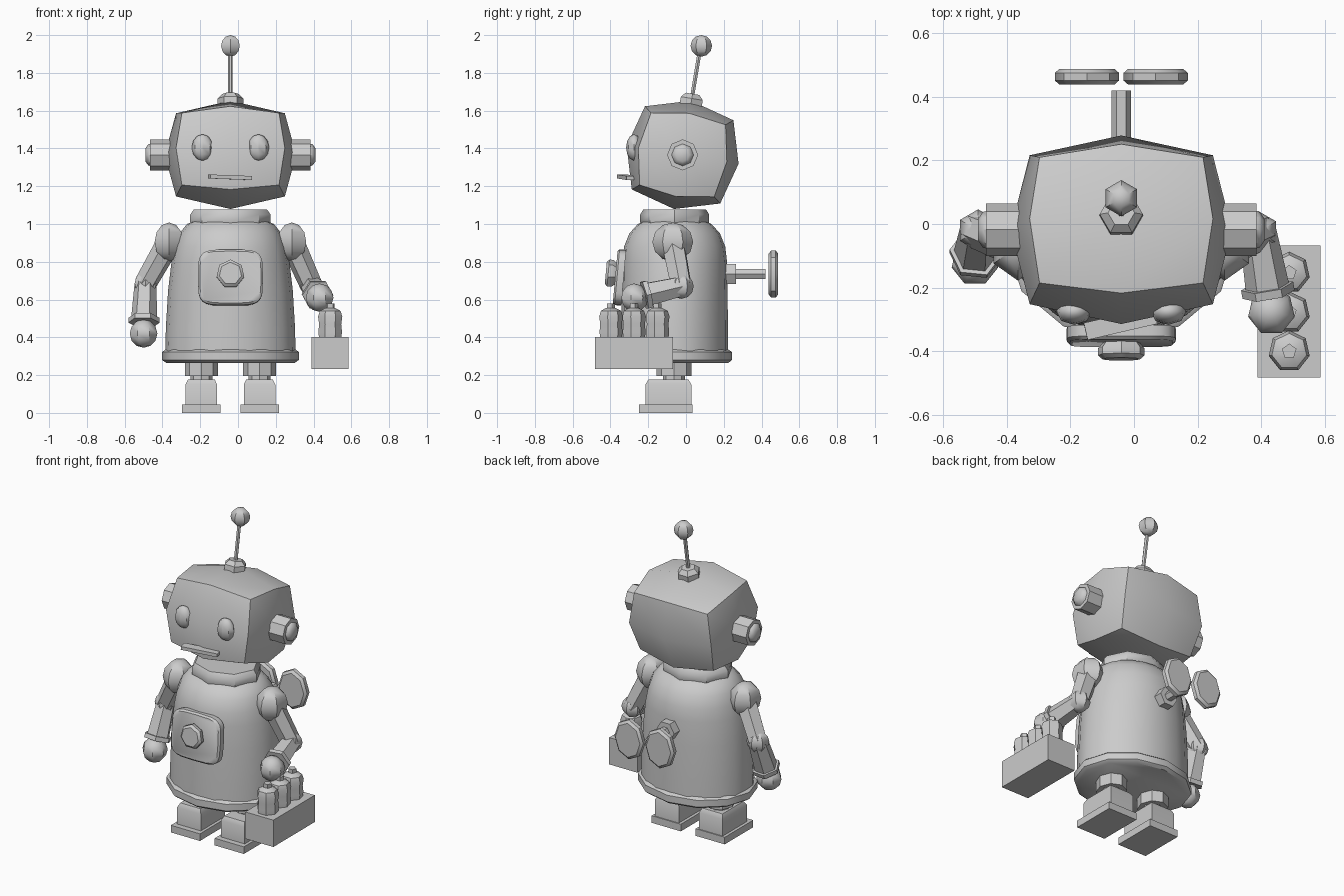
import bpy, bmesh, math
from mathutils import Vector, Matrix

if "Cube" in bpy.data.objects:
    bpy.data.objects.remove(bpy.data.objects["Cube"])

CX = -0.04   # robot centreline; the carried box shifts the overall centre


def make(name, bm, mat=Matrix()):
    bmesh.ops.recalc_face_normals(bm, faces=bm.faces[:])
    me = bpy.data.meshes.new(name)
    bm.to_mesh(me)
    bm.free()
    ob = bpy.data.objects.new(name, me)
    ob.matrix_world = mat
    bpy.context.collection.objects.link(ob)
    return ob


def lathe(name, rings, n, loc, d=(0, 0, 1), phase=0.0, p=2):
    """Stack of (rx, ry, height) rings along direction d, capped at both ends."""
    bm = bmesh.new()
    loops = []
    for rx, ry, z in rings:
        loop = []
        for i in range(n):
            a = phase + 2 * math.pi * i / n
            c, s = math.cos(a), math.sin(a)
            loop.append(bm.verts.new((rx * math.copysign(abs(c) ** (2 / p), c),
                                      ry * math.copysign(abs(s) ** (2 / p), s), z)))
        loops.append(loop)
    for a, b in zip(loops, loops[1:]):
        for i in range(n):
            j = (i + 1) % n
            bm.faces.new((a[i], a[j], b[j], b[i]))
    bm.faces.new(loops[0])
    bm.faces.new(loops[-1])
    q = Vector(d).to_track_quat('Z', 'Y') if tuple(d) != (0, 0, 1) else Matrix().to_quaternion()
    return make(name, bm, Matrix.Translation(loc) @ q.to_matrix().to_4x4())


def tube(name, a, b, r0, r1, n=6, phase=0.0):
    a, b = Vector(a), Vector(b)
    return lathe(name, [(r0, r0, 0), (r1, r1, (b - a).length)], n, a, b - a, phase)


def ball(name, loc, r, u=7, v=6, scale=(1, 1, 1)):
    bm = bmesh.new()
    bmesh.ops.create_uvsphere(bm, u_segments=u, v_segments=v, radius=r)
    return make(name, bm, Matrix.Translation(loc) @ Matrix.Diagonal((*scale, 1)))


def box(name, lo, hi, rot=Matrix()):
    lo, hi = Vector(lo), Vector(hi)
    bm = bmesh.new()
    bmesh.ops.create_cube(bm, size=1)
    bmesh.ops.scale(bm, vec=hi - lo, verts=bm.verts[:])
    return make(name, bm, Matrix.Translation((lo + hi) / 2) @ rot)


# Head: a once-divided cube, rounded and tipped back
bm = bmesh.new()
bmesh.ops.create_cube(bm, size=2)
bmesh.ops.subdivide_edges(bm, edges=bm.edges[:], cuts=1, use_grid_fill=True)
scales = {1: (.348, .30, .29), 2: (.288, .237, .223), 3: (.257, .2, .193)}
for v in bm.verts:
    k = scales[sum(abs(c) > .5 for c in v.co)]
    v.co = [c * s for c, s in zip(v.co, k)]
make("head", bm, Matrix.Translation((CX, -.018, 1.366)) @ Matrix.Rotation(math.radians(-9), 4, 'X'))

# Antenna
lean = Vector((0, .17, 1))
lathe("antenna_base", [(.068, .068, 0), (.068, .068, .035), (.042, .042, .06)], 6,
      (CX, .025, 1.63), lean)
tube("antenna_rod", (CX, .03, 1.66), (CX, .075, 1.93), .012, .012)
ball("antenna_ball", (CX, .081, 1.943), .057, 6, 6)

# Ears and eyes
for s, side in ((-1, "left"), (1, "right")):
    lathe(side + "_ear", [(.082, .082, 0), (.082, .082, .115)], 8, (CX + s * .31, -.018, 1.366), (s, 0, 0))
    lathe(side + "_ear_cap", [(.06, .06, 0), (.056, .056, .015), (.035, .035, .03)], 8,
          (CX + s * .42, -.018, 1.366), (s, 0, 0))
    ball(side + "_eye", (CX + s * .148, -.275, 1.405), 1, 8, 6, (.057, .042, .07))

# Mouth
box("mouth", (-.155, -.34, 1.237), (.07, -.285, 1.258),
    Matrix.Rotation(math.radians(13), 4, 'Z') @ Matrix.Rotation(math.radians(2), 4, 'Y'))

# Torso, skirt rim and collar
lathe("torso", [(.345, .282, .3), (.342, .282, .45), (.33, .28, .65), (.312, .277, .8),
                (.295, .268, .88), (.27, .24, .95), (.23, .195, 1.0), (.18, .15, 1.02)],
      20, (CX, -.06, 0))
lathe("skirt_rim", [(.34, .285, .265), (.362, .303, .28), (.362, .303, .322), (.345, .285, .335)],
      12, (CX, -.06, 0))
lathe("collar", [(.2, .17, .97), (.213, .183, 1.01), (.213, .183, 1.05), (.193, .165, 1.078)],
      8, (CX, -.06, 0), phase=math.pi / 8 * 0)

# Chest plate and button
out = (0, -1, .09)
lathe("chest_plate", [(.172, .148, 0), (.172, .148, .035), (.162, .138, .045)], 24,
      (CX, -.33, .715), out, p=4.5)
lathe("chest_button", [(.05, .05, -.03), (.075, .075, 0), (.075, .075, .022), (.06, .06, .035)], 7,
      (CX, -.39, .735), out, phase=math.pi / 2)

# Wind-up key on the back
lathe("key_socket", [(.062, .062, 0), (.062, .062, .065)], 6, (CX, .2, .735), (0, 1, 0))
lathe("key_rod", [(.03, .03, 0), (.03, .03, .17)], 6, (CX, .25, .735), (0, 1, 0))
for s, side in ((-1, "left"), (1, "right")):
    lathe(side + "_key_wing", [(.086, .108, 0), (.101, .125, .013), (.101, .125, .037), (.086, .108, .05)],
          8, (CX + s * .108, .438, .735), (0, 1, 0))

# Legs and feet
for s, side in ((-1, "left"), (1, "right")):
    x = CX + s * .154
    lathe(side + "_leg", [(.087, .093, .195), (.087, .093, .3)], 8, (x, -.064, 0))
    lathe(side + "_ankle", [(.058, .058, .16), (.058, .058, .21)], 8, (x, -.064, 0))
    lathe(side + "_foot", [(.118, .172, .03), (.118, .172, .15), (.1, .15, .176)], 4,
          (x, -.093, 0), phase=math.pi / 4)
    box(side + "_sole", (x - .102, -.25, 0), (x + .102, .035, .045))

# Arms: shoulder, elbow, wrist joints; right arm reaches forward
arms = {"left": ((-.365, -.07, .905), (-.49, -.02, .685), (-.5, -.12, .42)),
        "right": ((.285, -.07, .905), (.39, -.025, .67), (.432, -.275, .61))}
for side, joints in arms.items():
    sh, el, ha = map(Vector, joints)
    ball(side + "_shoulder", sh, .1, 6, 6, (.88, 1.08, 1.03))
    tube(side + "_upper_arm", sh, el, .066, .06)
    ball(side + "_elbow", el, .066, 6, 6)
    wrist = el.lerp(ha, .74)
    tube(side + "_forearm", el, wrist, .058, .07)
    tube(side + "_cuff", wrist - (ha - el).normalized() * .015,
         wrist + (ha - el).normalized() * .012, .083, .083)
    ball(side + "_hand", ha, .075, 7, 6)

# Carried crate with three bottles
box("crate", (.389, -.483, .232), (.586, -.068, .402))
for i, y in enumerate((-.40, -.278, -.153)):
    lathe("bottle_%d" % (i + 1), [(.06, .06, .39), (.064, .064, .43), (.06, .06, .47), (.066, .066, .51),
                                  (.056, .056, .54), (.026, .026, .556)], 7, (.488, y, 0), phase=math.pi / 2)
    lathe("bottle_cap_%d" % (i + 1), [(.024, .024, .54), (.024, .024, .58)], 5, (.488, y, 0), phase=math.pi / 2)

# Smooth shading with crisp edges
bpy.ops.object.select_all(action='SELECT')
bpy.context.view_layer.objects.active = bpy.data.objects["head"]
bpy.ops.object.shade_smooth_by_angle(angle=math.radians(40))
